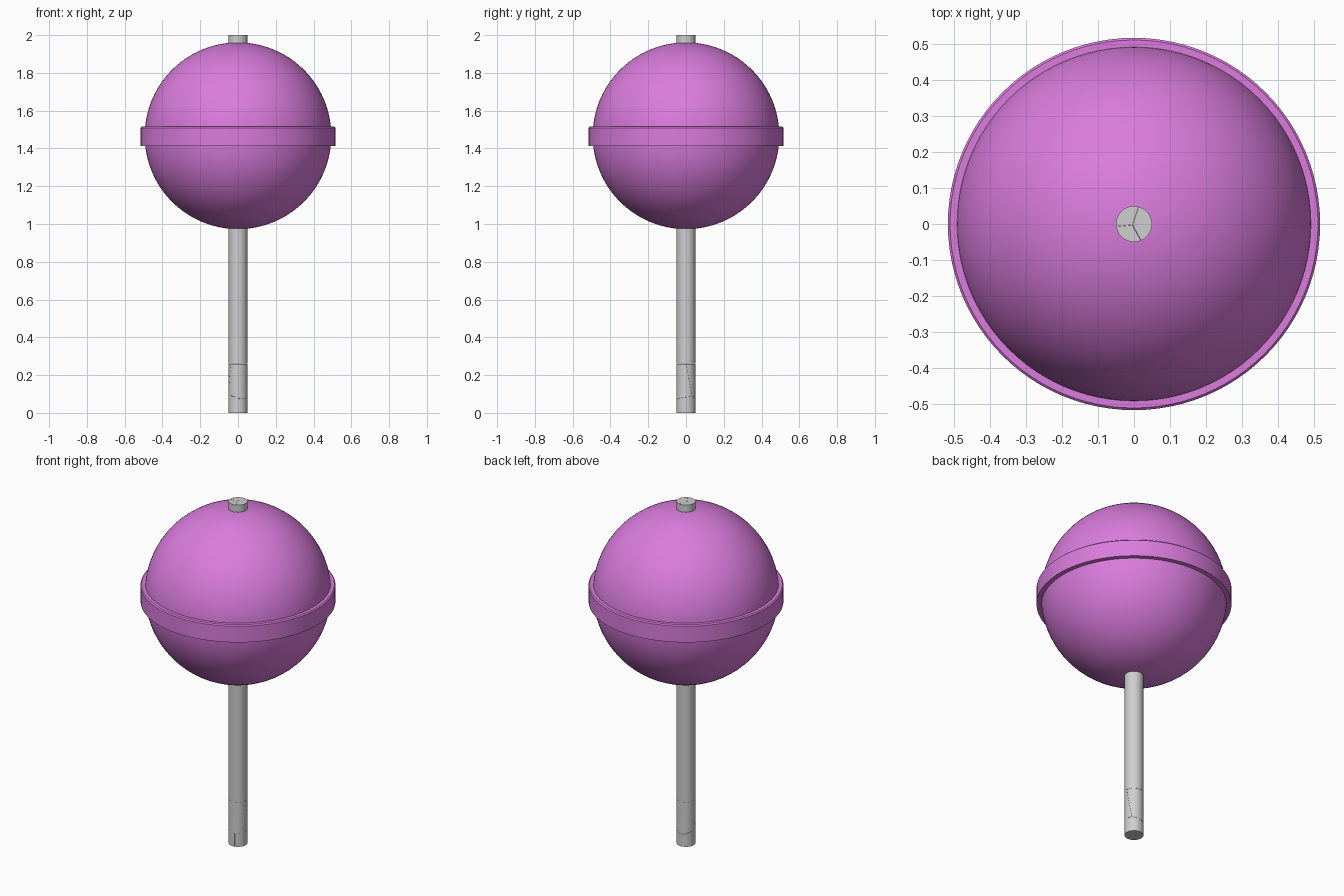
import bpy, bmesh, math
from mathutils import Vector

if "Cube" in bpy.data.objects:
    bpy.data.objects.remove(bpy.data.objects["Cube"])


def material(name, rgb):
    m = bpy.data.materials.new(name)
    m.diffuse_color = (*rgb, 1)
    m.use_nodes = True
    m.node_tree.nodes["Principled BSDF"].inputs["Base Color"].default_value = m.diffuse_color
    return m


CANDY = material("orchid candy", (0.70, 0.20, 0.72))
STICK = material("pale grey stick", (0.62, 0.62, 0.62))


def finish(obj, name, mat):
    obj.name = name
    obj.data.materials.append(mat)
    bpy.ops.object.select_all(action='DESELECT')
    obj.select_set(True)
    bpy.context.view_layer.objects.active = obj
    bpy.ops.object.shade_smooth_by_angle(angle=math.radians(30))


def lathe(name, profile, mat, steps=96):
    """Spin a closed (radius, z) profile around the z axis."""
    n = len(profile)
    verts = [(r * math.cos(2 * math.pi * i / steps), r * math.sin(2 * math.pi * i / steps), z)
             for i in range(steps) for r, z in profile]
    faces = [(i * n + j, ((i + 1) % steps) * n + j,
              ((i + 1) % steps) * n + (j + 1) % n, i * n + (j + 1) % n)
             for i in range(steps) for j in range(n)]
    me = bpy.data.meshes.new(name)
    me.from_pydata(verts, [], faces)
    bm = bmesh.new()
    bm.from_mesh(me)
    bmesh.ops.recalc_face_normals(bm, faces=bm.faces)
    bm.to_mesh(me)
    bm.free()
    obj = bpy.data.objects.new(name, me)
    bpy.context.collection.objects.link(obj)
    finish(obj, name, mat)


def stick_piece(name, z0, z1, seed=None, others=()):
    """Length of stick, trimmed to the cell around its seed so cracks show between pieces."""
    bm = bmesh.new()
    bmesh.ops.create_cone(bm, cap_ends=True, segments=32, radius1=0.05, radius2=0.05, depth=z1 - z0)
    bmesh.ops.translate(bm, verts=bm.verts, vec=(0, 0, (z0 + z1) / 2))
    for other in others:
        a, b = Vector(seed), Vector(other)
        no = (b - a).normalized()
        cut = bmesh.ops.bisect_plane(bm, geom=bm.verts[:] + bm.edges[:] + bm.faces[:],
                                     plane_co=(a + b) / 2 - no * 0.0003, plane_no=no,
                                     clear_outer=True)
        edges = [e for e in cut['geom_cut'] if isinstance(e, bmesh.types.BMEdge)]
        if edges:
            bmesh.ops.contextual_create(bm, geom=edges)
    bmesh.ops.recalc_face_normals(bm, faces=bm.faces)
    me = bpy.data.meshes.new(name)
    bm.to_mesh(me)
    bm.free()
    obj = bpy.data.objects.new(name, me)
    bpy.context.collection.objects.link(obj)
    finish(obj, name, STICK)


# Candy ball
bpy.ops.mesh.primitive_uv_sphere_add(segments=96, ring_count=48, radius=0.494, location=(0, 0, 1.467))
finish(bpy.context.object, "candy_ball", CANDY)

# Raised band with slightly bevelled top rim
lathe("candy_band", [(0.47, 1.414), (0.517, 1.414), (0.517, 1.509), (0.511, 1.515), (0.47, 1.515)], CANDY)

# Stick: whole shaft with cracked ends
stick_piece("stick_shaft", 0.2605, 1.93)
ends = {
    "stick_foot": (0, 0.26, [(0.0, 0.03, 0.16), (0.02, -0.02, 0.15), (-0.03, -0.02, 0.01), (0.03, 0.0, 0.01)]),
    "stick_tip": (1.9305, 2, [(0.03, 0.0, 1.98), (-0.03, 0.02, 1.98), (-0.025, -0.03, 1.98)]),
}
for name, (z0, z1, seeds) in ends.items():
    for i, s in enumerate(seeds):
        stick_piece(f"{name}_{i + 1}", z0, z1, s, seeds[:i] + seeds[i + 1:])
